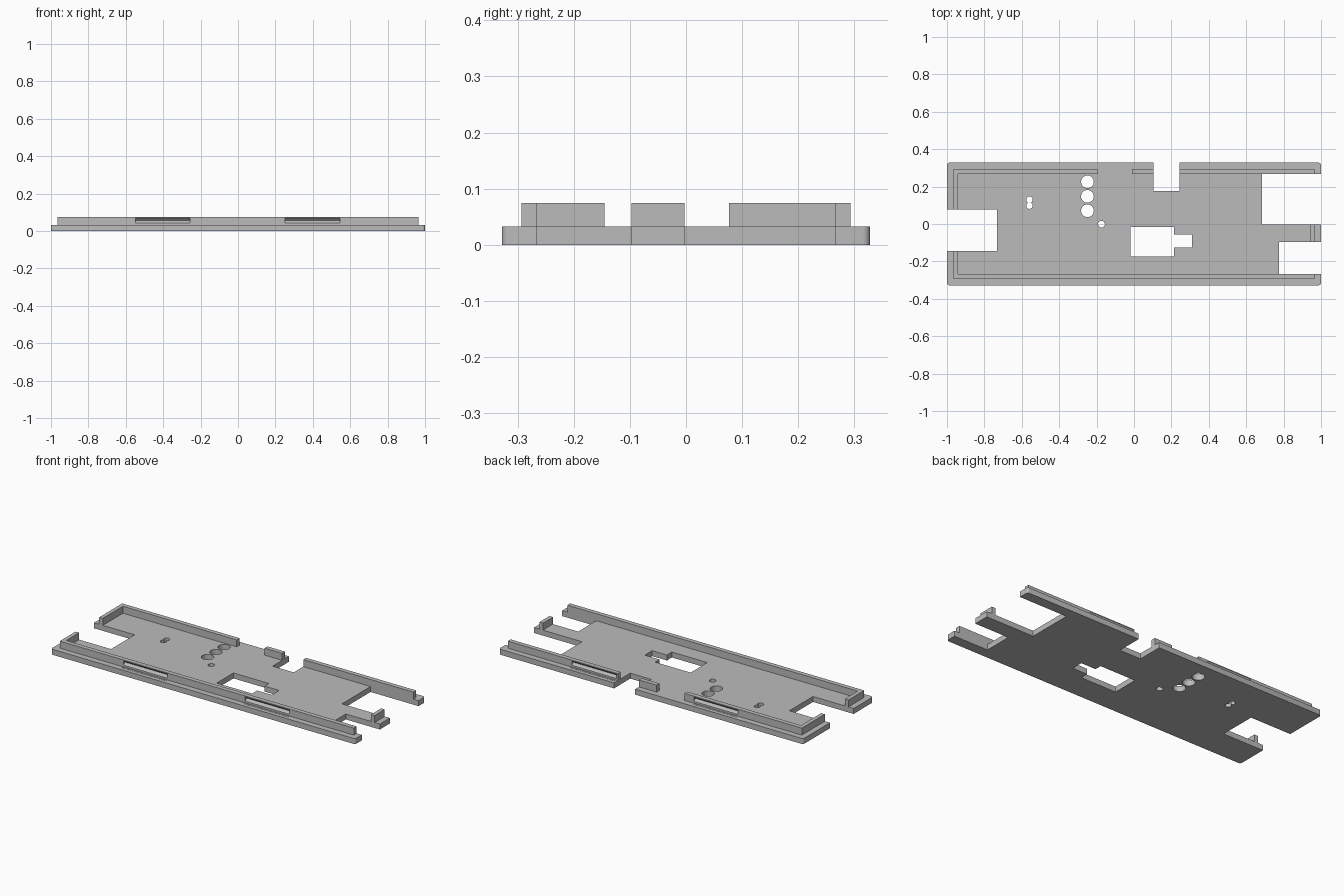
import bpy
import bmesh
import math

if "Cube" in bpy.data.objects:
    bpy.data.objects.remove(bpy.data.objects["Cube"], do_unlink=True)

PLATE_TOP, RIM_TOP = 0.0325, 0.074
LOW, HIGH = -0.1, 0.2          # reach of cutters that go right through
RIM_Y, POCKET_Y = 0.293, 0.266
RIM_X, POCKET_X = 0.966, 0.942

grey = bpy.data.materials.new("plain grey")
grey.use_nodes = True
colour = (0.5, 0.5, 0.5, 1)
grey.diffuse_color = colour
grey.node_tree.nodes["Principled BSDF"].inputs["Base Color"].default_value = colour


def finish(name, bm):
    bmesh.ops.recalc_face_normals(bm, faces=bm.faces)
    mesh = bpy.data.meshes.new(name)
    bm.to_mesh(mesh)
    bm.free()
    mesh.materials.append(grey)
    ob = bpy.data.objects.new(name, mesh)
    bpy.context.collection.objects.link(ob)
    return ob


def prism(name, points, offset):
    """Extrude a closed outline along the offset."""
    bm = bmesh.new()
    face = bm.faces.new([bm.verts.new(p) for p in points])
    new = bmesh.ops.extrude_face_region(bm, geom=[face], use_keep_orig=True)["geom"]
    bmesh.ops.translate(bm, vec=offset,
                        verts=[g for g in new if isinstance(g, bmesh.types.BMVert)])
    return finish(name, bm)


def box(name, x0, x1, y0, y1, z0=LOW, z1=HIGH):
    outline = [(x0, y0, z0), (x1, y0, z0), (x1, y1, z0), (x0, y1, z0)]
    return prism(name, outline, (0, 0, z1 - z0))


def disc(name, x, y, r, n=32):
    outline = [(x + r * math.cos(math.tau * i / n), y + r * math.sin(math.tau * i / n), LOW)
               for i in range(n)]
    return prism(name, outline, (0, 0, HIGH - LOW))


# Base plate with rounded vertical corners
plate = box("base_plate", -1, 1, -0.328, 0.328, 0, PLATE_TOP)
bm = bmesh.new()
bm.from_mesh(plate.data)
upright = [e for e in bm.edges if abs(e.verts[0].co.z - e.verts[1].co.z) > 0.01]
bmesh.ops.bevel(bm, geom=upright, offset=0.013, segments=5, profile=0.5, affect='EDGES')
bm.to_mesh(plate.data)
bm.free()

# Rim block, hollowed by a pocket, plus all openings
steps = [("UNION", box("rim_block", -RIM_X, RIM_X, -RIM_Y, RIM_Y, 0.01, RIM_TOP)),
         ("DIFFERENCE", box("pocket", -POCKET_X, POCKET_X, -POCKET_Y, POCKET_Y, PLATE_TOP))]

openings = {
    "rim_gap": (-0.195, -0.012, 0.25, 0.31, PLATE_TOP),
    "left_notch": (-1.1, -0.733, -0.145, 0.077),
    "right_back_notch": (0.685, 1.1, -0.003, POCKET_Y),
    "right_front_notch": (0.776, 1.1, -POCKET_Y, -0.097),
    "back_notch": (0.104, 0.243, 0.176, 0.4),
    "window": (-0.019, 0.214, -0.173, -0.016),
    "window_tab": (0.2, 0.311, -0.126, -0.057),
}
steps += [("DIFFERENCE", box(name, *size)) for name, size in openings.items()]

# Round holes
for x, y, r in [(-0.249, 0.226, 0.034), (-0.249, 0.148, 0.034), (-0.249, 0.071, 0.034),
                (-0.174, -0.001, 0.018), (-0.559, 0.130, 0.017), (-0.559, 0.098, 0.017)]:
    steps.append(("DIFFERENCE", disc("round_hole", x, y, r)))

# V-shaped snap grooves on the outside of the front and back rims
for side in (-1, 1):
    for x0, x1 in ((-0.547, -0.257), (0.252, 0.545)):
        outline = [(x0, side * (RIM_Y + 0.013), 0.030), (x0, side * (RIM_Y + 0.013), 0.083),
                   (x0, side * (RIM_Y - 0.013), 0.0565)]
        steps.append(("DIFFERENCE", prism("snap_groove", outline, (x1 - x0, 0, 0))))

for operation, helper in steps:
    helper.hide_render = True
    mod = plate.modifiers.new(helper.name, 'BOOLEAN')
    mod.operation = operation
    mod.solver = 'EXACT'
    mod.object = helper

# Bake the result and remove the helpers
graph = bpy.context.evaluated_depsgraph_get()
result = bpy.data.meshes.new_from_object(plate.evaluated_get(graph))
plate.modifiers.clear()
plate.data = result
plate.data.materials.clear()
plate.data.materials.append(grey)
for _, helper in steps:
    bpy.data.objects.remove(helper, do_unlink=True)
for poly in plate.data.polygons:
    poly.material_index = 0

bpy.ops.object.select_all(action='DESELECT')
plate.select_set(True)
bpy.context.view_layer.objects.active = plate
bpy.ops.object.shade_smooth_by_angle(angle=math.radians(30))
